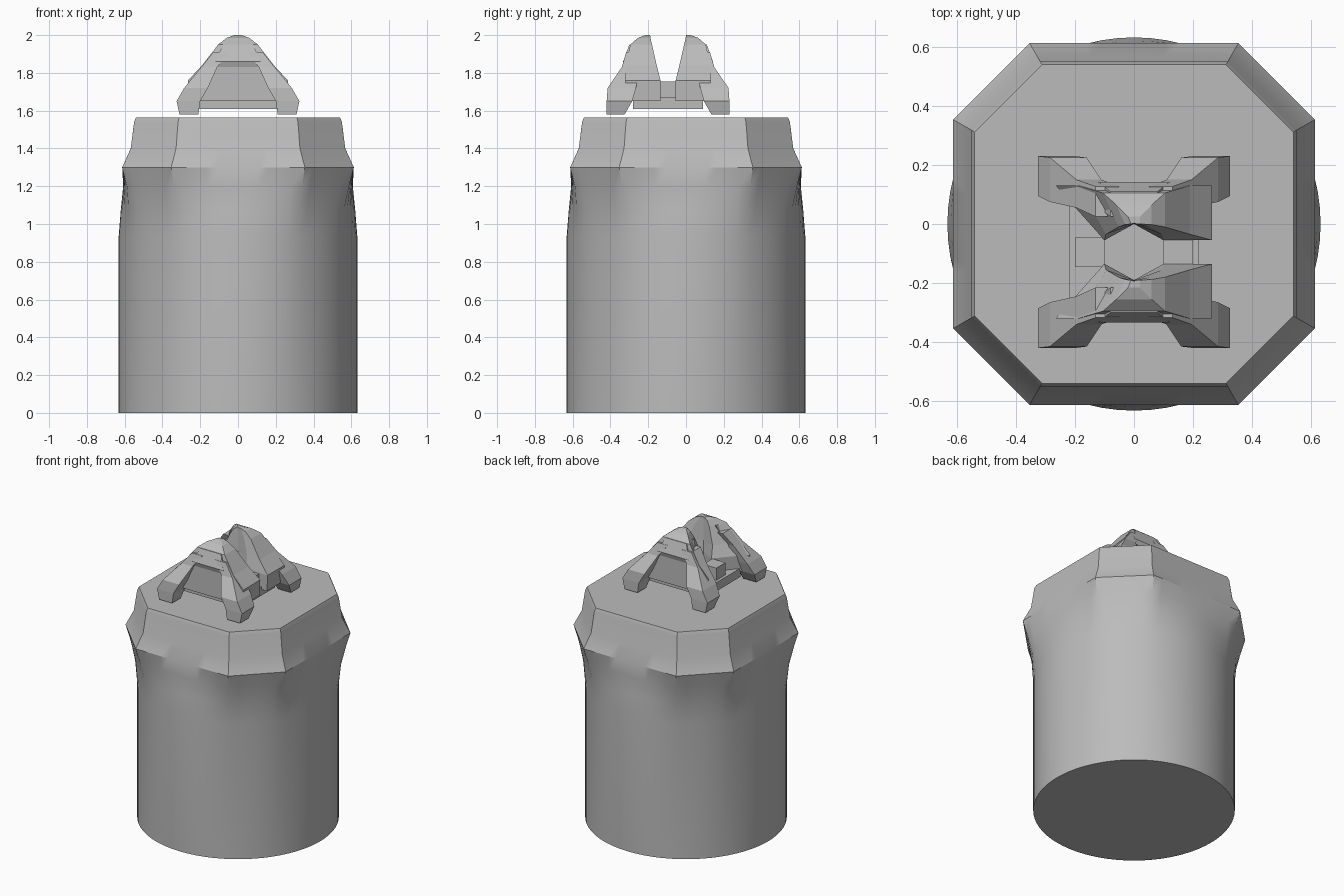
import bpy, bmesh
from math import cos, sin, pi, radians

cube = bpy.data.objects.get("Cube")
if cube:
    bpy.data.objects.remove(cube)

grey = bpy.data.materials.new("plain grey")
grey.use_nodes = True
grey.diffuse_color = (0.5, 0.5, 0.5, 1)
grey.node_tree.nodes["Principled BSDF"].inputs["Base Color"].default_value = (0.5, 0.5, 0.5, 1)


def loft(name, rings, smooth=None):
    """Skin a stack of equal-length rings and cap both ends."""
    bm = bmesh.new()
    rows = [[bm.verts.new(p) for p in ring] for ring in rings]
    n = len(rows[0])
    for low, high in zip(rows, rows[1:]):
        for i in range(n):
            j = (i + 1) % n
            bm.faces.new((low[i], low[j], high[j], high[i]))
    bm.faces.new(rows[0][::-1])
    bm.faces.new(rows[-1])
    bmesh.ops.recalc_face_normals(bm, faces=bm.faces)
    mesh = bpy.data.meshes.new(name)
    bm.to_mesh(mesh)
    bm.free()
    mesh.materials.append(grey)
    obj = bpy.data.objects.new(name, mesh)
    bpy.context.collection.objects.link(obj)
    if smooth:
        bpy.ops.object.select_all(action="DESELECT")
        obj.select_set(True)
        bpy.context.view_layer.objects.active = obj
        bpy.ops.object.shade_smooth_by_angle(angle=radians(smooth))
    return obj


def box_ring(z, x0, x1, y0, y1):
    return [(x0, y0, z), (x1, y0, z), (x1, y1, z), (x0, y1, z)]


# Round body that turns into an octagonal collar
def body_ring(z, flat, octagon, segments=72):
    ring = []
    for i in range(segments):
        t = 2 * pi * i / segments
        side = flat / max(abs(cos(t)), abs(sin(t)))
        corner = flat * 1.115 / max(abs(cos(t - pi / 4)), abs(sin(t - pi / 4)))
        r = flat + (min(side, corner) - flat) * octagon
        ring.append((r * cos(t), r * sin(t), z))
    return ring


loft("canister_body", [body_ring(*s) for s in (
    (0, 0.632, 0), (0.93, 0.632, 0), (1.08, 0.62, 0.3), (1.2, 0.608, 0.75),
    (1.3, 0.613, 1), (1.4, 0.568, 1), (1.54, 0.55, 1), (1.565, 0.54, 1))], 28)

# Handle: both halves mirror across this y position
MID = -0.095


def place(ring, sx, sy):
    return [(sx * x, MID + sy * y, z) for x, y, z in ring]


def hump_ring(z, w, outer, inner, notch):
    k = min(0.1, w / 2)
    return [(-w, outer, z), (w, outer, z), (w, inner, z),
            (k, inner, z), (0, notch, z), (-k, inner, z)]


hump = [hump_ring(*s) for s in (
    (1.65, 0.26, 0.225, 0.04, 0.095), (1.76, 0.265, 0.225, 0.04, 0.095),
    (1.84, 0.19, 0.225, 0.06, 0.095), (1.95, 0.105, 0.2, 0.085, 0.096),
    (1.985, 0.06, 0.16, 0.093, 0.097), (2.0, 0.02, 0.12, 0.095, 0.098))]

leg = [box_ring(*s) for s in (
    (1.58, 0.21, 0.31, 0.23, 0.325), (1.65, 0.2, 0.325, 0.19, 0.325),
    (1.72, 0.16, 0.285, 0.17, 0.32), (1.83, 0.11, 0.195, 0.15, 0.245),
    (1.91, 0.05, 0.13, 0.12, 0.222))]

# Ridge across the top of each arch opening
brow = [box_ring(*s) for s in (
    (1.83, -0.12, 0.12, 0.15, 0.228), (1.86, -0.12, 0.12, 0.15, 0.238),
    (1.95, -0.08, 0.08, 0.12, 0.205))]

for end, sy in (("front", -1), ("back", 1)):
    loft(end + "_arch", [place(r, 1, sy) for r in hump])
    loft(end + "_brow", [place(r, 1, sy) for r in brow])
    for side, sx in (("left", 1), ("right", -1)):
        loft(f"{end}_{side}_leg", [place(r, sx, sy) for r in leg])

# Bars joining the two arches, and the plate beneath them
for side, sx in (("left", 1), ("right", -1)):
    loft(side + "_bar", [place(box_ring(1.67, 0.1, 0.2, -0.05, 0.05), sx, 1),
                         place(box_ring(1.755, 0.1, 0.2, -0.05, 0.05), sx, 1)])
loft("handle_plate", [place(box_ring(z, -0.22, 0.22, -0.185, 0.185), 1, 1)
                      for z in (1.61, 1.67)])
